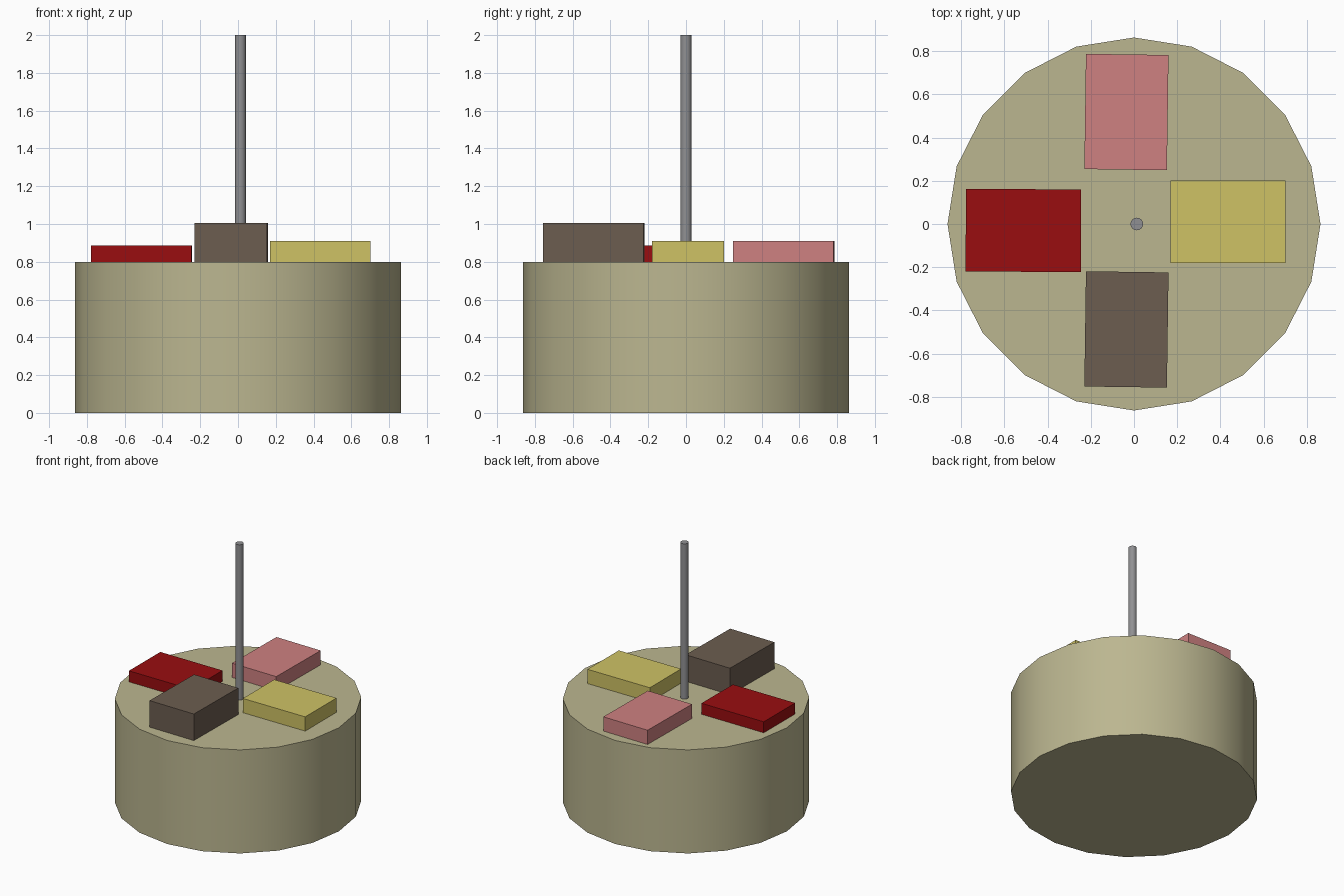
import bpy
from math import radians

if "Cube" in bpy.data.objects:
    bpy.data.objects.remove(bpy.data.objects["Cube"])


def paint(obj, name, rgb):
    mat = bpy.data.materials.new(name)
    mat.diffuse_color = (*rgb, 1)
    mat.use_nodes = True
    mat.node_tree.nodes["Principled BSDF"].inputs["Base Color"].default_value = mat.diffuse_color
    obj.data.materials.append(mat)


def cylinder(name, x, radius, z0, z1, sides, rgb):
    bpy.ops.mesh.primitive_cylinder_add(vertices=sides, radius=radius, depth=z1 - z0,
                                        location=(x, 0, (z0 + z1) / 2))
    obj = bpy.context.object
    obj.name = name
    bpy.ops.object.shade_smooth_by_angle(angle=radians(30))
    paint(obj, name + "_paint", rgb)


def block(name, x, y, turn, height, rgb):
    bpy.ops.mesh.primitive_cube_add(size=1, location=(x, y, BASE_TOP + height / 2),
                                    rotation=(0, 0, radians(turn)))
    obj = bpy.context.object
    obj.name = name
    obj.scale = (0.533, 0.382, height)
    paint(obj, name + "_paint", rgb)


BASE_TOP = 0.80

# Round base and central pole
cylinder("round_base", 0, 0.863, 0, BASE_TOP, 20, (0.50, 0.47, 0.28))
cylinder("pole", 0.013, 0.029, BASE_TOP, 2.0, 32, (0.28, 0.28, 0.29))

# Four blocks around the pole
block("red_block", -0.512, -0.030, -0.2, 0.085, (0.32, 0.004, 0.005))
block("yellow_block", 0.435, 0.010, 0, 0.11, (0.62, 0.54, 0.13))
block("pink_block", -0.035, 0.518, 89.2, 0.11, (0.62, 0.22, 0.22))
block("brown_block", -0.035, -0.488, 89.2, 0.205, (0.15, 0.11, 0.08))
